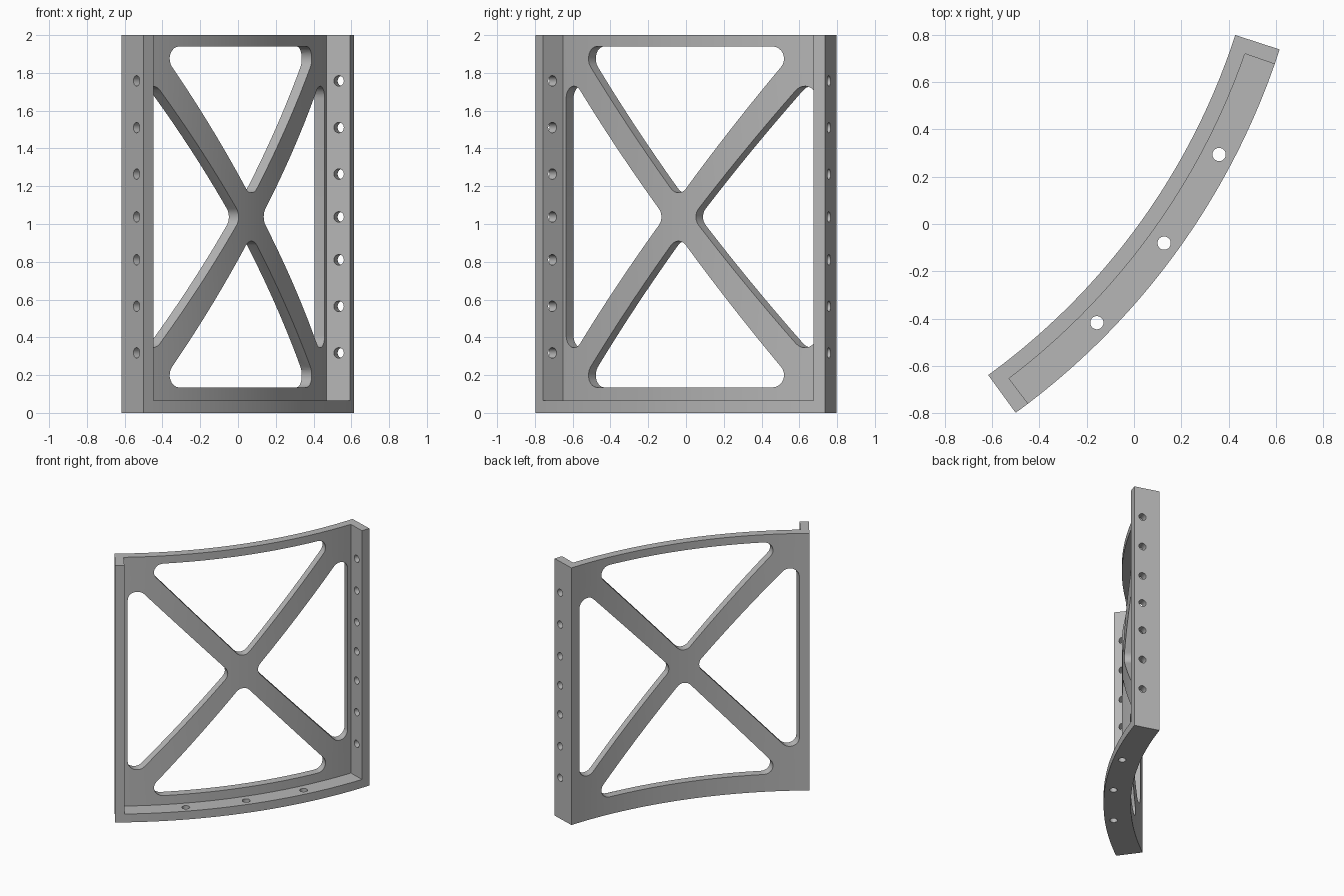
import bpy, bmesh
from math import sin, cos, pi, radians, atan2
from mathutils import Matrix, Vector

if "Cube" in bpy.data.objects:
    bpy.data.objects.remove(bpy.data.objects["Cube"], do_unlink=True)

# Sizes: the arc is centred on the origin and opens along +x until it is placed
R_IN, R_WALL, R_OUT = 2.871, 2.935, 3.068
HALF, HALF_POCKET = radians(18), radians(16.78)
HEIGHT, LEDGE = 2.0, 0.065
MID_Z, FILLET, HOLE_R, HOLE_POS = 1.0375, 0.065, 0.028, 3.004

grey = bpy.data.materials.new("plain_grey")
grey.use_nodes = True
grey.diffuse_color = (0.47, 0.47, 0.47, 1)
grey.node_tree.nodes["Principled BSDF"].inputs["Base Color"].default_value = (0.47, 0.47, 0.47, 1)


def extrude(name, points, vector):
    """Solid made by sweeping a flat outline along a vector."""
    bm = bmesh.new()
    face = bm.faces.new([bm.verts.new(p) for p in points])
    new = bmesh.ops.extrude_face_region(bm, geom=[face])["geom"]
    bmesh.ops.translate(bm, vec=vector, verts=[v for v in new if isinstance(v, bmesh.types.BMVert)])
    bmesh.ops.recalc_face_normals(bm, faces=bm.faces)
    return finish(name, bm)


def finish(name, bm):
    mesh = bpy.data.meshes.new(name)
    bm.to_mesh(mesh)
    bm.free()
    mesh.materials.append(grey)
    obj = bpy.data.objects.new(name, mesh)
    bpy.context.collection.objects.link(obj)
    return obj


def sector(name, r0, r1, half, z0, z1, steps=48):
    """Curved block between two radii."""
    angles = [half * (2 * i / steps - 1) for i in range(steps + 1)]
    outline = [(r1 * cos(a), r1 * sin(a), z0) for a in angles]
    outline += [(r0 * cos(a), r0 * sin(a), z0) for a in reversed(angles)]
    return extrude(name, outline, (0, 0, z1 - z0))


def window(name, centres, steps=8):
    """Rounded triangle through the wall; fillet centres run anticlockwise."""
    pts = [Vector(c) for c in centres]
    outline = []
    for i, p in enumerate(pts):
        d_in, d_out = p - pts[i - 1], pts[(i + 1) % len(pts)] - p
        start = atan2(d_in.y, d_in.x) - pi / 2
        turn = (atan2(d_out.y, d_out.x) - pi / 2 - start) % (2 * pi)
        for k in range(steps + 1):
            a = start + turn * k / steps
            outline.append((2.6, p.x + FILLET * cos(a), MID_Z + p.y + FILLET * sin(a)))
    return extrude(name, outline, (0.7, 0, 0))


def holes(name, matrices):
    """A row of round drills."""
    bm = bmesh.new()
    for m in matrices:
        bmesh.ops.create_cone(bm, cap_ends=True, segments=24, radius1=HOLE_R,
                              radius2=HOLE_R, depth=0.24, matrix=m)
    return finish(name, bm)


# Solid curved block, cut down into a wall with end flanges and a bottom ledge
panel = sector("curved_truss_panel", R_IN, R_OUT, HALF, 0, HEIGHT)
cutters = [sector("pocket_cutter", R_WALL, 3.3, HALF_POCKET, LEDGE, HEIGHT + 0.2)]

# Four windows that leave the crossed struts
for side in (1, -1):
    tall = [(0, 0.193 * side), (0.575 * side, 0.8375 * side), (-0.575 * side, 0.8375 * side)]
    wide = [(0.178 * side, 0), (0.755 * side, -0.6275 * side), (0.755 * side, 0.6275 * side)]
    cutters.append(window("top_bottom_window_cutter", tall))
    cutters.append(window("side_window_cutter", wide))

# Bolt holes through the end flanges
offsets = (0, 0.227, 0.473, 0.72)
levels = sorted({s * o for o in offsets for s in (1, -1)})
for side in (1, -1):
    turn = Matrix.Rotation(side * radians(17.4), 4, "Z")
    cutters.append(holes("flange_hole_cutter", [
        turn @ Matrix.Translation((HOLE_POS, 0, MID_Z + z)) @ Matrix.Rotation(pi / 2, 4, "X")
        for z in levels]))

# Bolt holes through the bottom ledge
cutters.append(holes("ledge_hole_cutter", [
    Matrix.Rotation(radians(a), 4, "Z") @ Matrix.Translation((HOLE_POS, 0, 0))
    for a in (-8.4, 0, 8.4)]))

bpy.context.view_layer.objects.active = panel
for cutter in cutters:
    cutter.hide_render = True
    mod = panel.modifiers.new(cutter.name, "BOOLEAN")
    mod.operation, mod.solver, mod.object = "DIFFERENCE", "EXACT", cutter
    bpy.ops.object.modifier_apply(modifier=mod.name)
for cutter in cutters:
    bpy.data.objects.remove(cutter, do_unlink=True)

# Place the arc and shade it smooth between its hard edges
panel.data.transform(Matrix.Translation((-2.303, 1.685, 0)) @ Matrix.Rotation(radians(-36), 4, "Z"))
bpy.ops.object.select_all(action="DESELECT")
panel.select_set(True)
bpy.ops.object.shade_smooth_by_angle(angle=radians(30))
